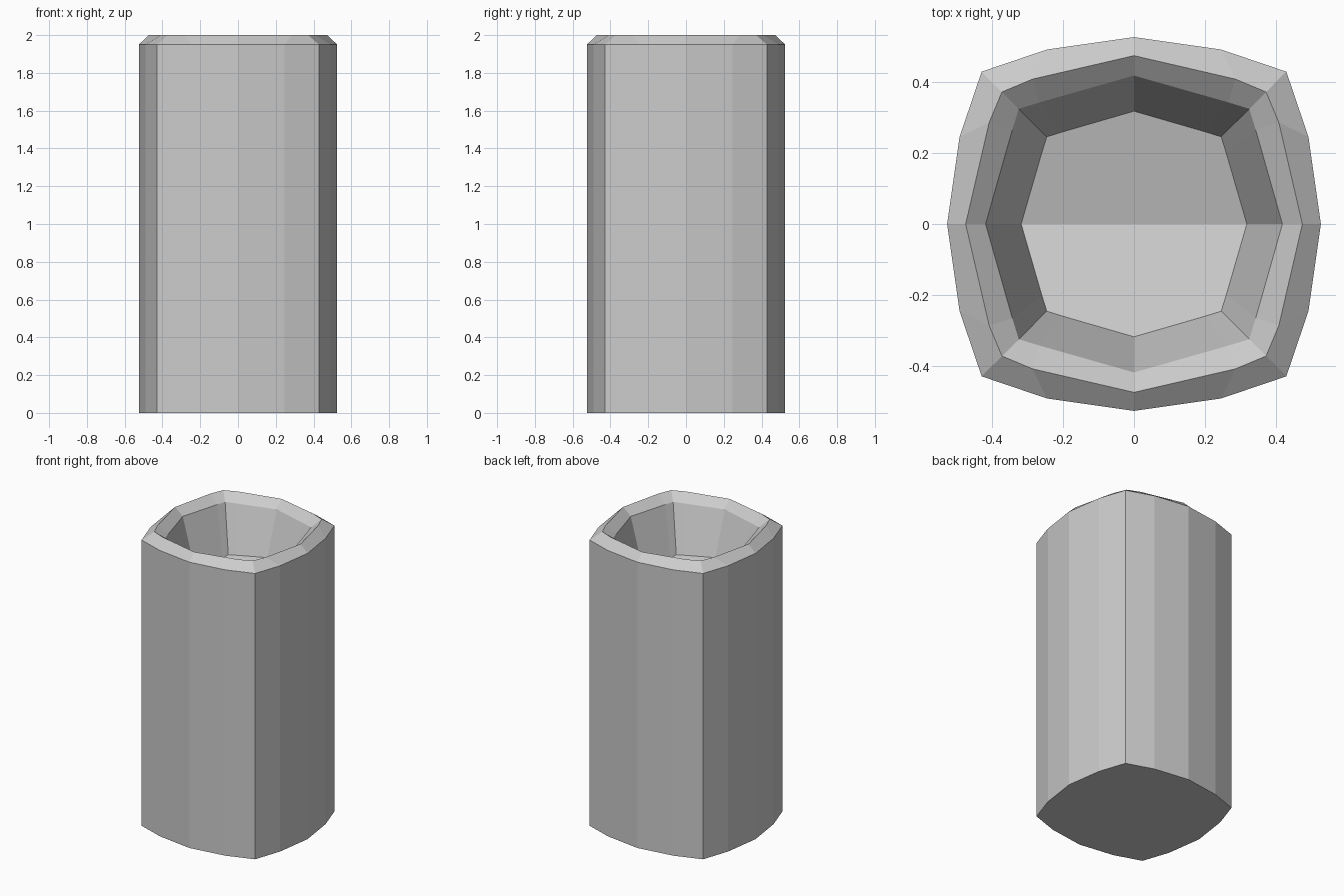
import bpy, bmesh

if "Cube" in bpy.data.objects:
    bpy.data.objects.remove(bpy.data.objects["Cube"])

bm = bmesh.new()


def ring(side, near, corner, z):
    """Sixteen-point rounded square: side middle, point near corner, corner."""
    quarter = [(side, 0.0), near, (corner, corner), (near[1], near[0])]
    verts = []
    for turn in range(4):
        for x, y in quarter:
            for _ in range(turn):
                x, y = -y, x
            verts.append(bm.verts.new((x, y, z(y))))
    return verts


def bridge(a, b):
    n = len(a)
    for i in range(n):
        j = (i + 1) % n
        bm.faces.new((a[i], a[j], b[j], b[i]))


# Outer wall, bevelled rim, then octagonal tapered recess
rings = [
    ring(0.525, (0.49, 0.245), 0.428, lambda y: 0.0),
    ring(0.525, (0.49, 0.245), 0.428, lambda y: 1.95),
    ring(0.473, (0.407, 0.285), 0.371, lambda y: 2.0),
    ring(0.417, (0.3418, 0.2649), 0.3237, lambda y: 1.95),
    ring(0.317, (0.259, 0.2), 0.245, lambda y: 1.58 + 0.25 * abs(y)),
]
for lower, upper in zip(rings, rings[1:]):
    bridge(lower, upper)

# Flat base and shallow folded recess floor
bm.faces.new(list(reversed(rings[0])))
floor = rings[-1]
bm.faces.new(floor[0:9])
bm.faces.new(floor[8:] + floor[:1])

bmesh.ops.recalc_face_normals(bm, faces=bm.faces)
mesh = bpy.data.meshes.new("hollow_post")
bm.to_mesh(mesh)
bm.free()
post = bpy.data.objects.new("hollow_post", mesh)
bpy.context.collection.objects.link(post)
